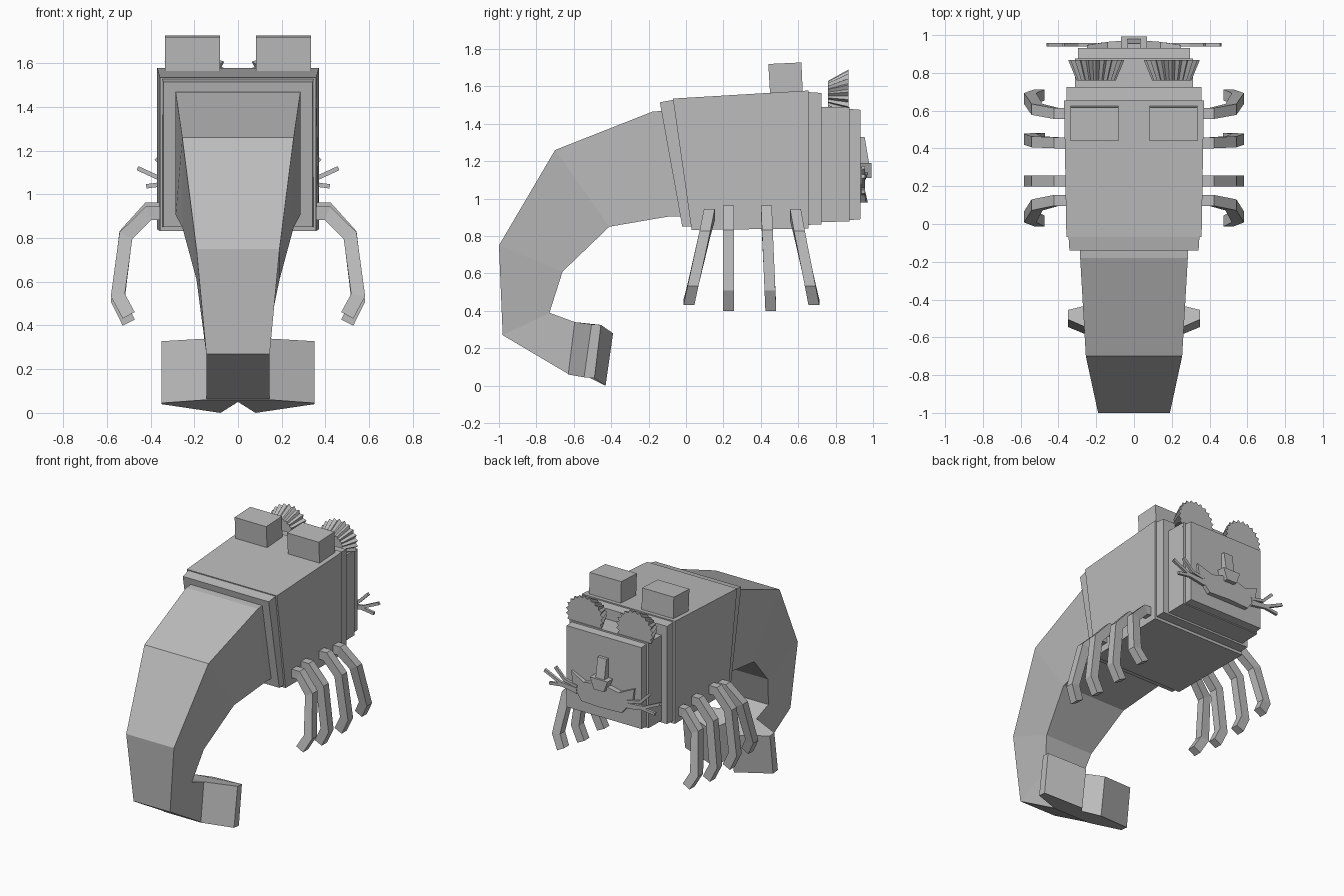
import bpy
import bmesh
import math
from mathutils import Vector

old = bpy.data.objects.get("Cube")
if old:
    bpy.data.objects.remove(old, do_unlink=True)

grey = bpy.data.materials.new("plain_grey")
grey.use_nodes = True
grey.diffuse_color = (0.5, 0.5, 0.5, 1)
grey.node_tree.nodes["Principled BSDF"].inputs["Base Color"].default_value = grey.diffuse_color


def loft(name, rings):
    """Skin a closed solid through rings of equal point count."""
    bm = bmesh.new()
    rows = [[bm.verts.new(p) for p in ring] for ring in rings]
    n = len(rows[0])
    for a, b in zip(rows, rows[1:]):
        for i in range(n):
            j = (i + 1) % n
            bm.faces.new((a[i], a[j], b[j], b[i]))
    bm.faces.new(rows[0])
    bm.faces.new(rows[-1])
    bmesh.ops.recalc_face_normals(bm, faces=bm.faces)
    mesh = bpy.data.meshes.new(name)
    bm.to_mesh(mesh)
    bm.free()
    mesh.materials.append(grey)
    obj = bpy.data.objects.new(name, mesh)
    bpy.context.collection.objects.link(obj)
    return obj


def both_sides(name, rings):
    """Make the left part and its mirrored right part."""
    for side, s in (("left", 1), ("right", -1)):
        loft(f"{side}_{name}", [[(s * x, y, z) for x, y, z in r] for r in rings])


def section(w, top, bottom):
    """Rectangular ring across x between two (y, z) points."""
    return [(-w, *top), (w, *top), (w, *bottom), (-w, *bottom)]


def ribbon(path, width, depth):
    """Mitred rectangular rings along a path drawn in the x-z plane."""
    pts = [Vector(p) for p in path]
    rings = []
    for i, p in enumerate(pts):
        d1 = (p - pts[max(i - 1, 0)]) if i else pts[1] - p
        d2 = (pts[i + 1] - p) if i < len(pts) - 1 else d1
        n1, n2 = (Vector((-d.z, 0, d.x)).normalized() for d in (d1, d2))
        n = (n1 + n2).normalized()
        n *= width / 2 / n.dot(n1)
        t = Vector((0, depth / 2, 0))
        rings.append([p + n + t, p + n - t, p - n - t, p - n + t])
    return rings


# Body shells, from front collar to face block
loft("front_collar", [section(0.342, (-0.14, 1.515), (-0.02, 0.85)),
                      section(0.347, (-0.06, 1.53), (0.04, 0.85))])
loft("main_body", [section(0.358, (-0.07, 1.535), (0.03, 0.833)),
                   section(0.37, (0.655, 1.578), (0.655, 0.84))])
loft("rear_collar", [section(0.357, (0.65, 1.57), (0.65, 0.86)),
                     section(0.357, (0.725, 1.565), (0.725, 0.862))])
loft("head_block", [section(0.313, (0.72, 1.49), (0.72, 0.875)),
                    section(0.313, (0.875, 1.49), (0.875, 0.878))])
loft("face_plate", [section(0.297, (0.87, 1.48), (0.87, 0.885)),
                    section(0.297, (0.932, 1.475), (0.932, 0.89))])

# Curling tail
loft("tail", [section(0.285, (-0.12, 1.47), (-0.02, 0.905)),
              section(0.285, (-0.18, 1.465), (-0.09, 0.905)),
              section(0.255, (-0.70, 1.26), (-0.41, 0.85)),
              section(0.19, (-1.0, 0.75), (-0.66, 0.61)),
              section(0.145, (-0.98, 0.27), (-0.73, 0.39)),
              section(0.145, (-0.625, 0.06), (-0.595, 0.34))])

# Tail fan lobes
both_sides("tail_fin", [
    [(0, -0.63, 0.06), (0.145, -0.63, 0.06), (0.35, -0.545, 0.045),
     (0.35, -0.49, 0.04), (0.08, -0.43, 0), (0, -0.53, 0.05)],
    [(0, -0.595, 0.34), (0.145, -0.595, 0.34), (0.35, -0.505, 0.328),
     (0.35, -0.455, 0.325), (0.08, -0.39, 0.28), (0, -0.50, 0.32)]])

# Blocks on the back
both_sides("top_block", [
    [(x, 0.45, 1.55), (x, 0.625, 1.55), (x, 0.617, 1.728), (x, 0.44, 1.72)]
    for x in (0.083, 0.335)])

# Pleated ears
PLEATS = 22
ear = []
for y, rx, rz in ((0.76, 0.105, 0.08), (0.868, 0.15, 0.14)):
    ring = []
    for i in range(2 * PLEATS):
        a = math.pi * i / PLEATS
        k = 1 if i % 2 else 0.87
        ring.append((0.2 + k * rx * math.cos(a), y, 1.55 + k * rz * math.sin(a)))
    ear.append(ring)
both_sides("ear", ear)

# Legs, splayed by a lean along y
leg_path = ((0.33, 0.932), (0.41, 0.932), (0.513, 0.818), (0.55, 0.515), (0.50, 0.413))
for i, (y, lean, lift) in enumerate(((0.125, -0.21, 0.05), (0.227, 0, 0),
                                     (0.43, 0.045, 0), (0.585, 0.19, 0.05))):
    rings = ribbon([(x, y + lean * (0.932 - z), z + lift * (0.75 - z) * 2)
                    for x, z in leg_path], 0.062, 0.058)
    both_sides(f"leg_{i + 1}", rings)

# Muzzle with a raised middle
half = [(0, 1.13), (0.06, 1.14), (0.14, 1.12), (0.25, 1.17), (0.24, 1.08), (0.16, 0.98), (0, 0.98)]
outline = half + [(-x, z) for x, z in reversed(half[1:-1])]
loft("muzzle", [[(x, 0.92, z) for x, z in outline],
                [(x, 0.972 - 0.4 * x * x, z) for x, z in outline]])

# Nose bridge and nose tip
loft("nose_bridge", [section(0.035, (0.92, 1.33), (0.92, 1.15)),
                     section(0.035, (0.955, 1.33), (0.985, 1.15))])
loft("nose", [[(-0.07, y, 1.19), (0.07, y, 1.19), (0.04, y, 1.11), (-0.04, y, 1.11)]
              for y in (0.92, 0.993)])

# Whiskers
for i, path in enumerate((((0.2, 1.07), (0.3, 1.09), (0.375, 1.165)),
                          ((0.2, 1.05), (0.33, 1.06), (0.46, 1.12)),
                          ((0.2, 1.03), (0.32, 1.05), (0.42, 1.037)))):
    both_sides(f"whisker_{i + 1}", ribbon([(x, 0.948, z) for x, z in path], 0.02, 0.018))
